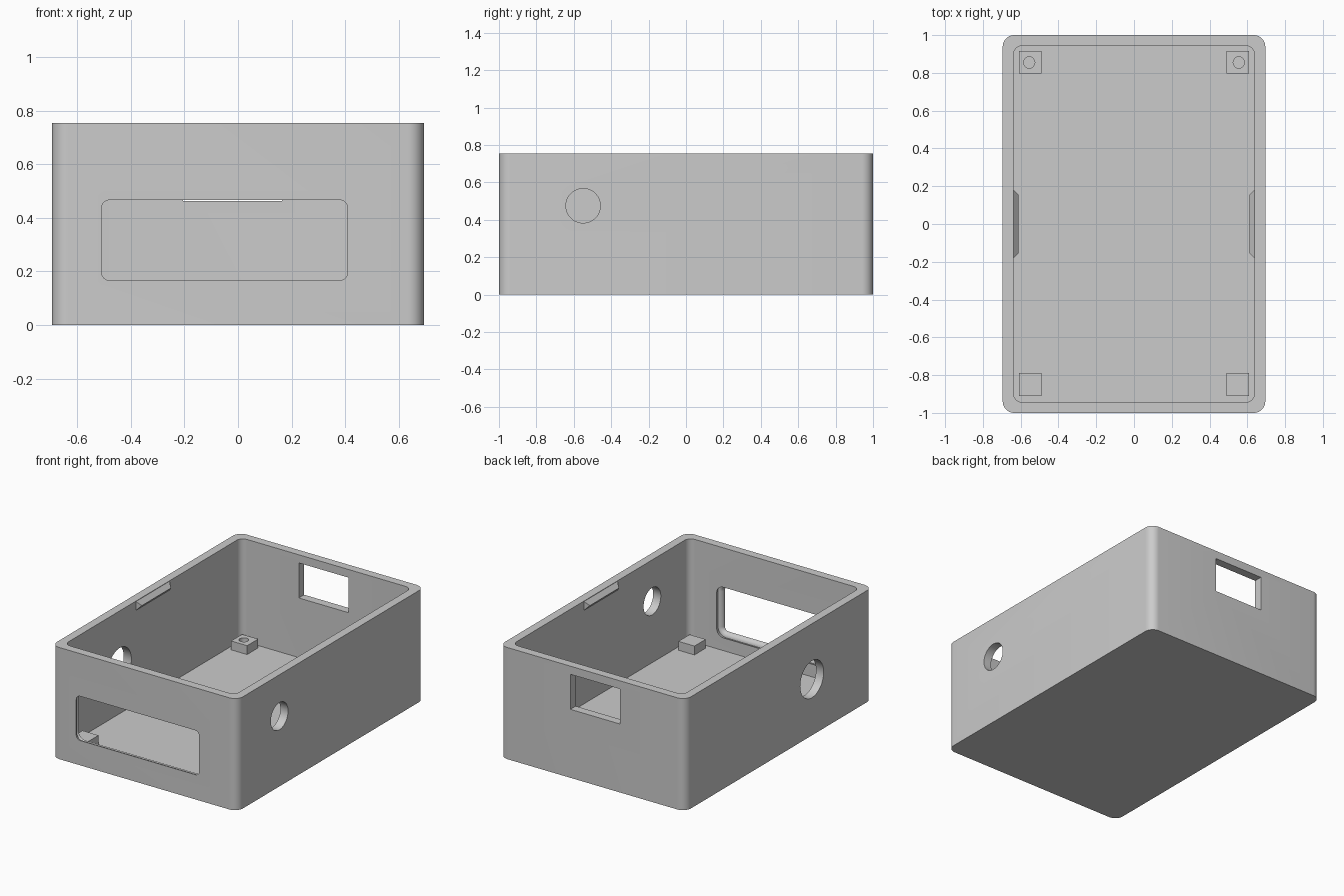
import bpy, bmesh, math

if "Cube" in bpy.data.objects:
    bpy.data.objects.remove(bpy.data.objects["Cube"])

W, D, H = 0.695, 1.0, 0.755      # outer half width, half depth, height
WALL, FLOOR = 0.057, 0.06

grey = bpy.data.materials.new("light grey plastic")
grey.diffuse_color = (0.6, 0.6, 0.6, 1)
grey.use_nodes = True
grey.node_tree.nodes["Principled BSDF"].inputs["Base Color"].default_value = grey.diffuse_color


def loft(name, rings):
    """Closed solid skinned through rings of equal point count."""
    bm = bmesh.new()
    vs = [[bm.verts.new(p) for p in ring] for ring in rings]
    n = len(vs[0])
    for a, b in zip(vs, vs[1:]):
        for i in range(n):
            j = (i + 1) % n
            bm.faces.new((a[i], a[j], b[j], b[i]))
    bm.faces.new(vs[0][::-1])
    bm.faces.new(vs[-1])
    bmesh.ops.recalc_face_normals(bm, faces=bm.faces)
    mesh = bpy.data.meshes.new(name)
    bm.to_mesh(mesh)
    bm.free()
    mesh.materials.append(grey)
    ob = bpy.data.objects.new(name, mesh)
    bpy.context.collection.objects.link(ob)
    return ob


def rounded(u0, u1, v0, v1, r, steps=8):
    """Rounded rectangle outline as (u, v) pairs."""
    pts = []
    for k, (cu, cv) in enumerate([(u1 - r, v1 - r), (u0 + r, v1 - r),
                                  (u0 + r, v0 + r), (u1 - r, v0 + r)]):
        for s in range(steps + 1):
            a = math.radians(90 * (k + s / steps))
            pts.append((cu + r * math.cos(a), cv + r * math.sin(a)))
    return pts


def circle(cu, cv, r, n):
    return [(cu + r * math.cos(2 * math.pi * i / n),
             cv + r * math.sin(2 * math.pi * i / n)) for i in range(n)]


def box(name, x0, x1, y0, y1, z0, z1):
    base = [(x0, y0), (x1, y0), (x1, y1), (x0, y1)]
    return loft(name, [[(x, y, z) for x, y in base] for z in (z0, z1)])


def cut(ob, cutter):
    cutter.hide_render = True
    mod = ob.modifiers.new("cut", "BOOLEAN")
    mod.operation, mod.solver, mod.object = "DIFFERENCE", "EXACT", cutter
    bpy.context.view_layer.objects.active = ob
    bpy.ops.object.modifier_apply(modifier=mod.name)
    bpy.data.objects.remove(cutter)


def smooth(ob):
    bpy.ops.object.select_all(action="DESELECT")
    ob.select_set(True)
    bpy.context.view_layer.objects.active = ob
    bpy.ops.object.shade_smooth_by_angle(angle=math.radians(30))


# Open-topped case with rounded vertical corners
outer = rounded(-W, W, -D, D, 0.06)
inner = rounded(-W + WALL, W - WALL, -D + WALL, D - WALL, 0.045)
case = loft("case", [[(x, y, z) for x, y in outer] for z in (0, H)])
cut(case, loft("cavity", [[(x, y, z) for x, y in inner] for z in (FLOOR, H + 0.1)]))

# Front display window with a rolled outer edge
R = 0.03
profile = [(-D - 0.05, R)]
for i in range(7):
    a = math.radians(90 * i / 6)
    profile.append((-D + R * math.sin(a), R * (1 - math.cos(a))))
profile.append((-D + 0.12, 0))
rings = []
for y, o in profile:
    outline = rounded(-0.51 - o, 0.41 + o, 0.167 - o, 0.467 + o, 0.03 + o)
    rings.append([(x, y, z) for x, z in outline])
cut(case, loft("window_cutter", rings))

# Rectangular port in the back wall
cut(case, box("port_cutter", -0.205, 0.165, 0.85, 1.1, 0.463, 0.70))

# Round cable holes: small on the right, large on the left
for side, y, z, r in ((1, -0.55, 0.475, 0.092), (-1, -0.353, 0.38, 0.125)):
    ring = circle(y, z, r, 48)
    cut(case, loft("hole_cutter", [[(side * x, u, v) for u, v in ring] for x in (0.55, 0.8)]))
smooth(case)

# Corner supports on the floor; the rear pair has screw holes
for sx, side in ((-1, "left"), (1, "right")):
    x0, x1 = sorted((sx * 0.49, sx * 0.61))
    box("front_support_" + side, x0, x1, -0.91, -0.79, FLOOR - 0.01, 0.12)
    post = box("rear_support_" + side, x0, x1, 0.797, 0.915, FLOOR - 0.01, 0.12)
    ring = circle(sx * 0.555, 0.855, 0.03, 16)
    cut(post, loft("screw_cutter", [[(x, y, z) for x, y in ring] for z in (FLOOR, 0.2)]))
    smooth(post)

    # Wedge-shaped lid clip inside the side wall
    wall = sx * (W - WALL)
    zc = 0.722
    bm = bmesh.new()
    for y, z in ((-0.18, -0.03), (0.18, -0.03), (0.18, 0.03), (-0.18, 0.03)):
        bm.verts.new((wall, y, zc + z))
    for y in (-0.155, 0.155):
        bm.verts.new((wall - sx * 0.027, y, zc))
    bmesh.ops.convex_hull(bm, input=bm.verts)
    bmesh.ops.recalc_face_normals(bm, faces=bm.faces)
    mesh = bpy.data.meshes.new("lid_clip_" + side)
    bm.to_mesh(mesh)
    bm.free()
    mesh.materials.append(grey)
    bpy.context.collection.objects.link(bpy.data.objects.new("lid_clip_" + side, mesh))
